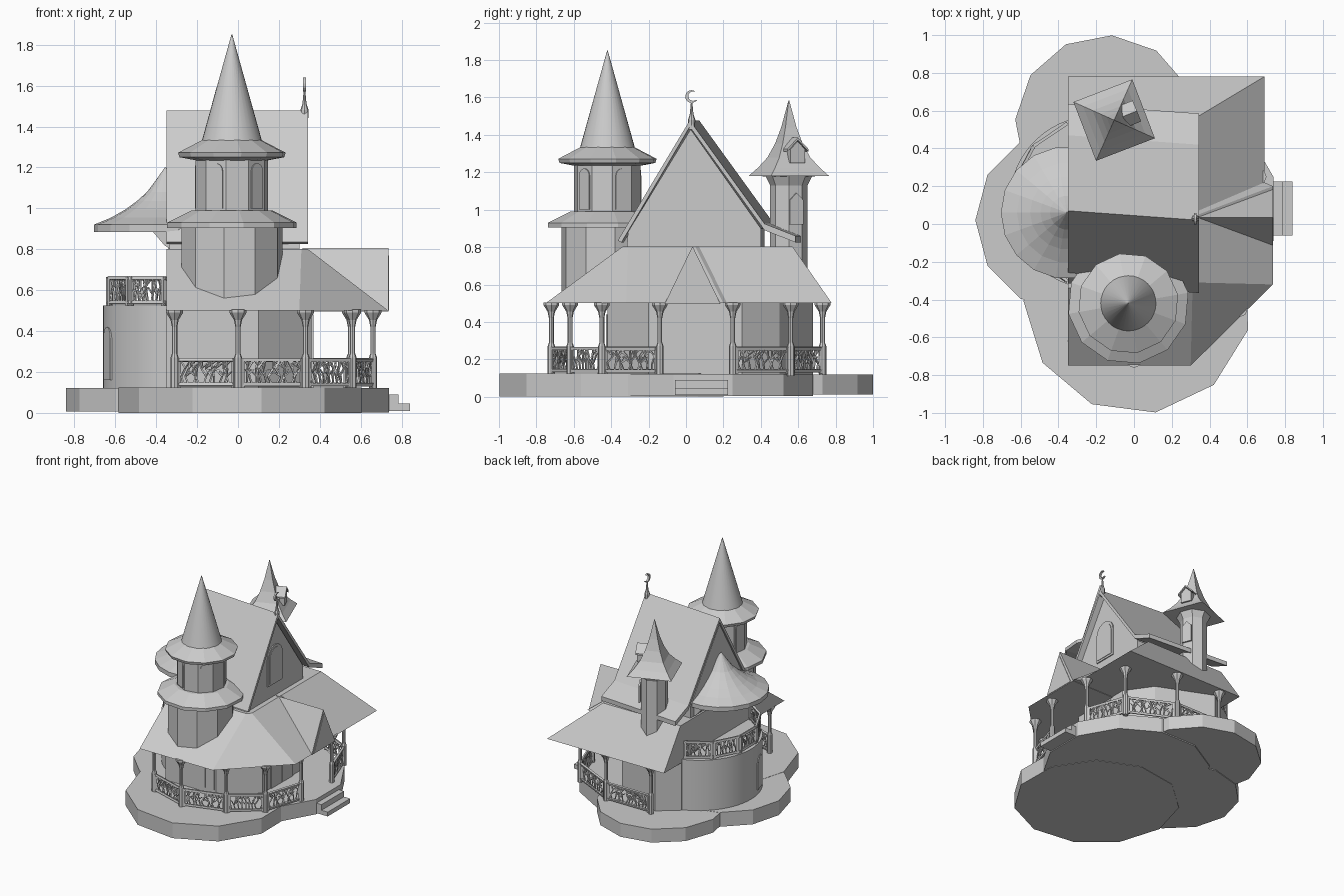
import bpy, bmesh, math, random
from mathutils import Vector

cube = bpy.data.objects.get("Cube")
if cube:
    bpy.data.objects.remove(cube, do_unlink=True)
random.seed(4)

grey = bpy.data.materials.new("plain grey")
grey.use_nodes = True
grey.diffuse_color = (0.6, 0.6, 0.6, 1)
grey.node_tree.nodes["Principled BSDF"].inputs["Base Color"].default_value = (0.6, 0.6, 0.6, 1)


def add_loft(bm, loops):
    """Skin matching loops of points and cap both ends."""
    rows = [[bm.verts.new(p) for p in loop] for loop in loops]
    n = len(rows[0])
    for a, b in zip(rows, rows[1:]):
        for i in range(n):
            j = (i + 1) % n
            bm.faces.new((a[i], a[j], b[j], b[i]))
    bm.faces.new(rows[0][::-1])
    bm.faces.new(rows[-1])


def finish(name, bm, smooth=False):
    bmesh.ops.recalc_face_normals(bm, faces=bm.faces)
    mesh = bpy.data.meshes.new(name)
    bm.to_mesh(mesh)
    bm.free()
    mesh.materials.append(grey)
    ob = bpy.data.objects.new(name, mesh)
    bpy.context.collection.objects.link(ob)
    if smooth:
        bpy.ops.object.select_all(action='DESELECT')
        ob.select_set(True)
        bpy.context.view_layer.objects.active = ob
        bpy.ops.object.shade_smooth_by_angle(angle=math.radians(30))
    return ob


def loft(name, loops, smooth=False):
    bm = bmesh.new()
    add_loft(bm, loops)
    return finish(name, bm, smooth)


def prism(name, points, vec):
    return loft(name, [points, [Vector(p) + Vector(vec) for p in points]])


def rings(profile, centre, n, phase=0):
    turn = [math.radians(phase) + math.tau * i / n for i in range(n)]
    return [[(centre[0] + r * math.cos(t), centre[1] + r * math.sin(t), z) for t in turn]
            for r, z in profile]


def lathe(name, profile, centre, n, phase=0, smooth=False):
    return loft(name, rings(profile, centre, n, phase), smooth)


def box(name, lo, hi):
    x, y, z = lo
    prism(name, [(x, y, z), (hi[0], y, z), (hi[0], hi[1], z), (x, hi[1], z)], (0, 0, hi[2] - z))


def stick(bm, a, b, r):
    """Square bar between two points."""
    a, b = Vector(a), Vector(b)
    d = (b - a).normalized()
    u = d.cross(Vector((0.3, 0.2, 1))).normalized() * r
    v = d.cross(u)
    corners = (u + v, v - u, -u - v, u - v)
    add_loft(bm, [[p + c for c in corners] for p in (a, b)])


def arch(name, centre, angle, half, z0, z1, depth=0.008, pointed=False):
    """Thin arched plate facing the given direction."""
    t = math.radians(angle)
    out, side = Vector((math.cos(t), math.sin(t), 0)), Vector((-math.sin(t), math.cos(t), 0))
    steps = 2 if pointed else 10
    outline = [(-half, z0), (half, z0)]
    for i in range(steps + 1):
        k = math.pi * i / steps
        outline.append((half * math.cos(k), z1 - half + half * math.sin(k)))
    base = Vector((centre[0], centre[1], 0))
    prism(name, [base + side * u + Vector((0, 0, z)) for u, z in outline], out * depth)


def railing(name, path, z, height=0.14):
    """Framed panels filled with crooked branches."""
    bm = bmesh.new()
    for p, q in zip(path, path[1:]):
        a, b = Vector((*p, z)), Vector((*q, z))
        up = Vector((0, 0, height))
        for h in (0.1, 0.95):
            stick(bm, a + up * h, b + up * h, 0.008)
        for end in (0.06, 0.94):
            e = a.lerp(b, end)
            stick(bm, e, e + up, 0.009)
        count = max(4, int((b - a).length / 0.03))
        for i in range(count):
            s = 0.1 + 0.8 * (i + 0.5) / count
            here = a.lerp(b, s) + up * 0.1
            for h in (0.38, 0.66, 0.95):
                there = a.lerp(b, s + random.uniform(-0.06, 0.06)) + up * h
                stick(bm, here, there, 0.004)
                if h < 0.9:
                    stick(bm, there, a.lerp(b, min(0.94, max(0.06, s + random.choice((-0.1, 0.1)))))
                          + up * (h + 0.25), 0.003)
                here = there
    finish(name, bm)


# Ground slab of overlapping discs, and entry steps
for name, c, r, n, ph, z in (("front_terrace", (0.02, -0.4), 0.605, 11, -81, 0),
                             ("entry_terrace", (0.15, 0.09), 0.61, 12, 15, 0.003),
                             ("left_terrace", (-0.36, 0.02), 0.48, 12, 0, 0.006),
                             ("back_terrace", (-0.15, 0.52), 0.48, 12, -4, 0.012)):
    lathe(name, [(r, z), (r, 0.123 - z / 4)], c, n, ph)
box("upper_step", (0.7, -0.06, 0.01), (0.785, 0.225, 0.09))
box("lower_step", (0.7, -0.06, 0.01), (0.84, 0.225, 0.045))

# Ground floor walls and round back room
walls = [(-0.35, -0.42), (0.1, -0.42), (0.36, -0.2), (0.36, 0.3), (0.22, 0.5), (-0.2, 0.68), (-0.35, 0.56)]
prism("ground_floor_walls", [(x, y, 0.11) for x, y in walls], (0, 0, 0.4))
room = (-0.2, 0.115)
arc = [math.radians(109 + 142 * i / 24) for i in range(25)]
loft("round_room", [[(room[0] + 0.46 * math.cos(t), room[1] + 0.46 * math.sin(t), z) for t in arc]
                    for z in (0.11, 0.525)], True)
arch("round_room_window", (-0.634, -0.026), 198, 0.055, 0.16, 0.42)
for y in (-0.034, 0.104):
    box("door_leaf", (0.355, y - 0.067, 0.12), (0.368, y + 0.067, 0.48))
for x in (-0.25, -0.03, 0.05):
    box("porch_window", (x - 0.035, -0.427, 0.16), (x + 0.035, -0.415, 0.44))

# Porch posts, railings and skirt roof
front_path = [(-0.31, -0.62), (0, -0.72), (0.33, -0.62), (0.56, -0.45), (0.66, -0.14)]
back_path = [(0.66, 0.25), (0.55, 0.56), (0.2, 0.73), (-0.2, 0.73)]
bm = bmesh.new()
shape = [(0.02, 0.11), (0.02, 0.27), (0.013, 0.29), (0.013, 0.42), (0.02, 0.455), (0.042, 0.49), (0.042, 0.505)]
for p in front_path + back_path:
    add_loft(bm, rings(shape, p, 8))
finish("porch_posts", bm)
railing("front_railing", front_path, 0.125)
railing("back_railing", back_path, 0.125)
eave = [(-0.35, -0.75), (0.3, -0.75), (0.735, -0.32), (0.735, 0.2), (0.69, 0.22), (0.69, 0.78), (-0.35, 0.78)]
top = [(-0.35, -0.34), (0.31, -0.34), (0.34, -0.31), (0.34, 0.05), (0.34, 0.07), (0.34, 0.57), (-0.35, 0.57)]
loft("skirt_roof", [[(x, y, 0.5) for x, y in eave], [(x, y, 0.802) for x, y in top]])
prism("entry_gable", [(0.735, -0.115, 0.495), (0.735, 0.185, 0.495), (0.735, 0.035, 0.805)], (-0.42, 0, 0))
prism("entry_gable_panel", [(0.735, -0.09, 0.5), (0.735, 0.16, 0.5), (0.735, 0.035, 0.77)], (0.004, 0, 0))

# Upper storey and its skewed steep roof
attic = [(-0.32, 0.75), (-0.31, 0.88), (0.025, 1.43), (0.4, 0.9), (0.4, 0.75)]
prism("upper_walls", [(0.3, y, z) for y, z in attic], (-0.635, 0.02, 0))
outer = [(-0.365, 0.835), (0.02, 1.478), (0.42, 0.925), (0.585, 0.86)]
inner = [(y, z - 0.035) for y, z in outer[::-1]]
inner[-1] = (-0.345, 0.825)
prism("main_roof", [(0.343, y, z) for y, z in outer + inner], (-0.693, 0.05, 0))
arch("gable_window", (0.3, 0.035), 0, 0.092, 0.905, 1.215)
arch("gable_window_pane", (0.305, 0.035), 0, 0.075, 0.92, 1.195, 0.007)
arch("balcony_door", (-0.334, 0.08), 180, 0.07, 0.52, 0.82)

# Roof finial with a crescent
lathe("finial", [(0.018, 1.43), (0.02, 1.48), (0.01, 1.51), (0.004, 1.575)], (0.325, 0.03), 8)
moon = []
for i in range(15):
    t = math.radians(55 + 270 * i / 14)
    moon.append((0.318, 0.03 + 0.034 * math.cos(t), 1.605 + 0.034 * math.sin(t)))
for i in range(13, 0, -1):
    t = math.radians(55 + 270 * i / 14)
    moon.append((0.318, 0.037 + 0.025 * math.cos(t), 1.607 + 0.025 * math.sin(t)))
prism("crescent", moon, (0.014, 0, 0))

# Balcony railing and bell-shaped canopy
turns = [math.radians(110 + 28 * i) for i in range(6)]
railing("balcony_railing", [(room[0] + 0.445 * math.cos(t), room[1] + 0.445 * math.sin(t)) for t in turns], 0.525)
lathe("balcony_canopy", [(0.3, 0.885), (0.35, 0.885), (0.35, 0.92), (0.265, 0.955), (0.195, 0.995),
                         (0.14, 1.035), (0.09, 1.08), (0.045, 1.14), (0.003, 1.2)], (-0.355, 0.06), 18)
for y in (-0.24, 0.36):
    prism("canopy_bracket", [(-0.33, y, 0.8), (-0.36, y, 0.82), (-0.42, y, 0.89), (-0.33, y, 0.89)], (0, 0.02, 0))

# Front turret
tower = (-0.03, -0.42)
lathe("turret_bay", [(0.25, 0.54), (0.25, 0.92)], tower, 10, 9)
lathe("turret_skirt", [(0.24, 0.905), (0.322, 0.905), (0.322, 0.93), (0.2, 0.99)], tower, 12, 10)
lathe("turret_shaft", [(0.18, 0.97), (0.18, 1.26)], tower, 10, 9)
lathe("turret_eave", [(0.18, 1.235), (0.26, 1.25), (0.267, 1.272), (0.145, 1.335)], tower, 12, 10)
lathe("turret_spire", [(0.147, 1.33), (0.002, 1.85)], tower, 32, 0, True)
for k in range(10):
    t = math.radians(27 + 36 * k)
    if k % 2 == 0:
        spot = (tower[0] + 0.169 * math.cos(t), tower[1] + 0.169 * math.sin(t))
        arch("turret_window", spot, 27 + 36 * k, 0.038, 1.0, 1.22)

# Back turret with a flared square roof and a small dormer
back = (-0.105, 0.55)
lathe("back_shaft", [(0.1, 0.6), (0.1, 1.13), (0.125, 1.18)], back, 8, 0)
lathe("back_turret_roof", [(0.1, 1.178), (0.236, 1.18), (0.18, 1.225), (0.125, 1.28), (0.08, 1.355),
                           (0.045, 1.44), (0.002, 1.585)], back, 4, 66)
arch("back_turret_window", (back[0] + 0.092, back[1] + 0.038), 22, 0.038, 0.92, 1.09, 0.012, True)
arch("dormer", (back[0] + 0.02, back[1] + 0.01), 22, 0.042, 1.25, 1.365, 0.1, True)
d = Vector((math.cos(math.radians(22)), math.sin(math.radians(22)), 0))
s = Vector((-d.y, d.x, 0))
ridge = Vector((back[0], back[1], 1.385)) + d * 0.03
for side in (-1, 1):
    low = ridge + s * 0.06 * side - Vector((0, 0, 0.06))
    drop = Vector((0, 0, 0.013))
    prism("dormer_roof", [ridge, low, low - drop, ridge - drop], d * 0.1)
